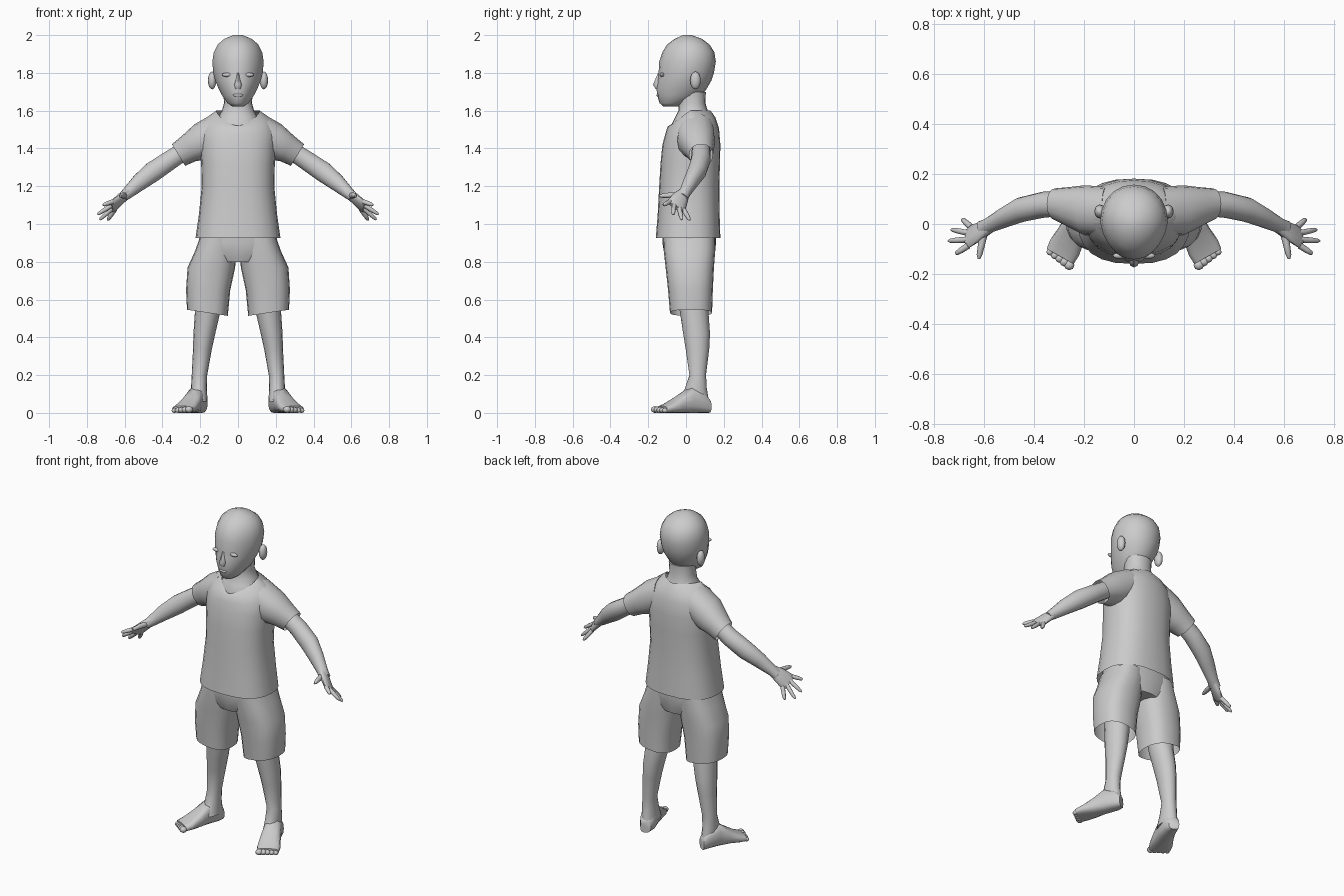
import bpy, bmesh, math
from mathutils import Vector

cube = bpy.data.objects.get("Cube")
if cube:
    bpy.data.objects.remove(cube, do_unlink=True)

grey = bpy.data.materials.new("plain grey")
grey.use_nodes = True
grey.diffuse_color = (0.6, 0.6, 0.6, 1)
bsdf = next(n for n in grey.node_tree.nodes if n.type == "BSDF_PRINCIPLED")
bsdf.inputs["Base Color"].default_value = grey.diffuse_color
bsdf.inputs["Roughness"].default_value = 0.8


def finish(name, bm, mirror=False, angle=50):
    bmesh.ops.recalc_face_normals(bm, faces=bm.faces)
    mesh = bpy.data.meshes.new(name)
    bm.to_mesh(mesh)
    bm.free()
    mesh.materials.append(grey)
    ob = bpy.data.objects.new(name, mesh)
    bpy.context.collection.objects.link(ob)
    bpy.ops.object.select_all(action="DESELECT")
    ob.select_set(True)
    bpy.context.view_layer.objects.active = ob
    bpy.ops.object.shade_smooth_by_angle(angle=math.radians(angle))
    if mirror:
        ob.modifiers.new("mirror", "MIRROR").use_mirror_merge = False
    return ob


def loft(bm, rings, start=True, end=True):
    """Skin a list of point rings, with optional end caps."""
    loops = [[bm.verts.new(p) for p in ring] for ring in rings]
    n = len(loops[0])
    for a, b in zip(loops, loops[1:]):
        for i in range(n):
            j = (i + 1) % n
            bm.faces.new((a[i], a[j], b[j], b[i]))
    if start:
        bm.faces.new(loops[0])
    if end:
        bm.faces.new(loops[-1])


def outline(n, power):
    """Unit superellipse."""
    for i in range(n):
        a = 2 * math.pi * i / n
        yield [math.copysign(abs(t) ** (2 / power), t) if abs(t) > 1e-6 else 0.0
               for t in (math.cos(a), math.sin(a))]


def level(z, cx, y0, y1, rx, drop=0, power=2.2, egg=0, n=20):
    """Level ring; egg narrows its front and drop lowers it."""
    ring = []
    for c, s in outline(n, power):
        front = max(0, -s)
        ring.append(Vector((cx + rx * c * (1 - egg * front),
                            (y0 + y1) / 2 + (y1 - y0) / 2 * s, z - drop * front)))
    return ring


def cross(centre, u, v, power=2.0, n=12):
    centre, u, v = Vector(centre), Vector(u), Vector(v)
    return [centre + u * c + v * s for c, s in outline(n, power)]


def tube(bm, path, side, n=12):
    """Limb along (point, half width, half thickness) steps."""
    pts = [Vector(p[0]) for p in path]
    rings = []
    for i, (_, w, t) in enumerate(path):
        d = pts[min(i + 1, len(pts) - 1)] - pts[max(i - 1, 0)]
        v = d.cross(Vector(side)).normalized()
        u = v.cross(d).normalized()
        rings.append(cross(pts[i], u * w, v * t, n=n))
    loft(bm, rings)


def blob(bm, centre, size, segs=12):
    made = bmesh.ops.create_uvsphere(bm, u_segments=segs, v_segments=8, radius=1)
    for v in made["verts"]:
        v.co = Vector([c + k * s for c, k, s in zip(centre, v.co, size)])


# Head
bm = bmesh.new()
head = [(1.622, -.12, -.04, .03), (1.64, -.14, .0, .056), (1.68, -.152, .085, .084),
        (1.72, -.157, .112, .104), (1.76, -.15, .135, .121), (1.80, -.145, .148, .131),
        (1.86, -.142, .158, .136), (1.91, -.125, .15, .128), (1.95, -.1, .125, .108),
        (1.98, -.06, .085, .073), (2.0, -.015, .03, .024)]
loft(bm, [level(z, 0, a, b, r, egg=.15, power=2.1) for z, a, b, r in head])
finish("head", bm)

# Nose
bm = bmesh.new()
nose = [(1.80, -.148, .006), (1.765, -.163, .012), (1.738, -.174, .021), (1.715, -.162, .018)]
loft(bm, [level(z, 0, y, -.12, r, n=8) for z, y, r in nose])
finish("nose", bm)

# Mouth
bm = bmesh.new()
blob(bm, (0, -.148, 1.682), (.028, .008, .008))
finish("mouth", bm)

# Eyes
bm = bmesh.new()
blob(bm, (.058, -.127, 1.79), (.027, .012, .011))
finish("eyes", bm, mirror=True)

# Ears
bm = bmesh.new()
blob(bm, (.137, .05, 1.76), (.022, .028, .047))
finish("ears", bm, mirror=True)

# Neck and upper chest
bm = bmesh.new()
neck = [(1.46, -.085, .12, .13), (1.52, -.08, .13, .125), (1.565, -.058, .125, .105),
        (1.60, -.04, .115, .085), (1.64, -.04, .103, .074), (1.70, -.04, .105, .078)]
loft(bm, [level(z, 0, a, b, r) for z, a, b, r in neck])
finish("neck", bm)

# Shirt body, with a V neckline and an open hem
bm = bmesh.new()
body = [(.925, -.16, .182, .225, 0, 2.5), (1.05, -.15, .178, .207, 0, 2.5),
        (1.2, -.142, .176, .192, 0, 2.4), (1.32, -.135, .18, .195, 0, 2.4),
        (1.42, -.125, .182, .202, 0, 2.3), (1.505, -.11, .175, .2, .03, 2.2),
        (1.565, -.098, .155, .165, .05, 2), (1.60, -.09, .13, .115, .08, 1.5)]
loft(bm, [level(z, 0, a, b, r, drop, power, n=24) for z, a, b, r, drop, power in body],
     start=False, end=False)
finish("shirt_body", bm)

# Sleeves
bm = bmesh.new()
sleeve = [((.11, .05, 1.485), (.02, 0, .1), .1), ((.2, .055, 1.435), (.03, 0, .093), .1),
          ((.26, .068, 1.4), (.035, 0, .068), .08), ((.315, .08, 1.365), (.035, 0, .057), .063)]
loft(bm, [cross(c, (0, w, 0), u, 2.2, 16) for c, u, w in sleeve], end=False)
finish("sleeves", bm, mirror=True)

# Shorts: hips and two open legs
bm = bmesh.new()
hips = [(.8, -.10, .14, .12), (.84, -.115, .15, .2), (.9, -.125, .16, .208), (.97, -.125, .16, .2)]
loft(bm, [level(z, 0, a, b, r, power=2.4) for z, a, b, r in hips])
finish("shorts_hips", bm)
bm = bmesh.new()
legs = [(.53, .162, -.085, .138, .108), (.65, .158, -.095, .142, .117),
        (.77, .141, -.108, .148, .126), (.86, .118, -.118, .155, .108),
        (.93, .104, -.12, .155, .098)]
rings = [level(z, x, a, b, r, power=2.5) for z, x, a, b, r in legs]
for p in rings[0]:
    p.z += (p.x - .162) * .15
loft(bm, rings, start=False)
finish("shorts_legs", bm, mirror=True)

# Bare legs
bm = bmesh.new()
shin = [(.62, .155, -.045, .115, .07), (.52, .163, -.03, .12, .066), (.42, .178, -.015, .127, .058),
        (.34, .188, -.002, .123, .05), (.2, .204, .018, .106, .041), (.13, .207, -.005, .11, .042),
        (.06, .203, -.03, .122, .042)]
loft(bm, [level(z, x, a, b, r, power=2, n=16) for z, x, a, b, r in shin])
finish("legs", bm, mirror=True)

# Feet, turned outwards, with toes
bm = bmesh.new()
foot = [(.193, .12, .03, .07), (.2, .085, .045, .11), (.225, .02, .05, .135),
        (.25, -.04, .058, .09), (.278, -.095, .066, .052), (.296, -.13, .062, .036)]
loft(bm, [cross((x, y, h / 2), Vector((.87, .49, 0)) * w, (0, 0, h / 2), 2.8, 16)
          for x, y, w, h in foot])
for k in range(5):
    t = -.048 + k * .024
    size = .021 - k * .0015
    blob(bm, (.298 + t * .8, -.138 + t * .55, size * .85), (size, size, size * .85), 8)
finish("feet", bm, mirror=True)

# Arms
bm = bmesh.new()
tube(bm, [((.25, .08, 1.41), .048, .048), ((.36, .078, 1.338), .052, .052),
          ((.45, .058, 1.277), .05, .055), ((.52, .025, 1.222), .04, .046),
          ((.58, -.005, 1.168), .031, .033), ((.61, -.022, 1.142), .036, .026)], (0, 1, 0), 14)
finish("arms", bm, mirror=True)

# Hands: palm, four fingers and a thumb
bm = bmesh.new()
across = Vector((.15, -.86, .48)).normalized()
knuckles = Vector((.658, -.05, 1.098))
tube(bm, [((.575, -.004, 1.172), .028, .024), ((.615, -.028, 1.138), .044, .022),
          (knuckles, .054, .017), ((.67, -.055, 1.088), .045, .012)], across)
tips = [(.715, -.12, 1.10), (.745, -.068, 1.05), (.733, -.022, 1.022), (.69, .02, 1.02)]
for k, tip in enumerate(tips):
    base = knuckles + across * (.042 - .028 * k)
    tip = Vector(tip)
    tube(bm, [(base, .013, .013), (base.lerp(tip, .55), .012, .012),
              (base.lerp(tip, .9), .009, .009), (tip, .004, .004)], across, 8)
tube(bm, [((.60, -.03, 1.15), .018, .016), ((.612, -.085, 1.152), .015, .014),
          ((.62, -.125, 1.15), .011, .011), ((.622, -.14, 1.148), .005, .005)], (0, 0, 1), 8)
finish("hands", bm, mirror=True)
